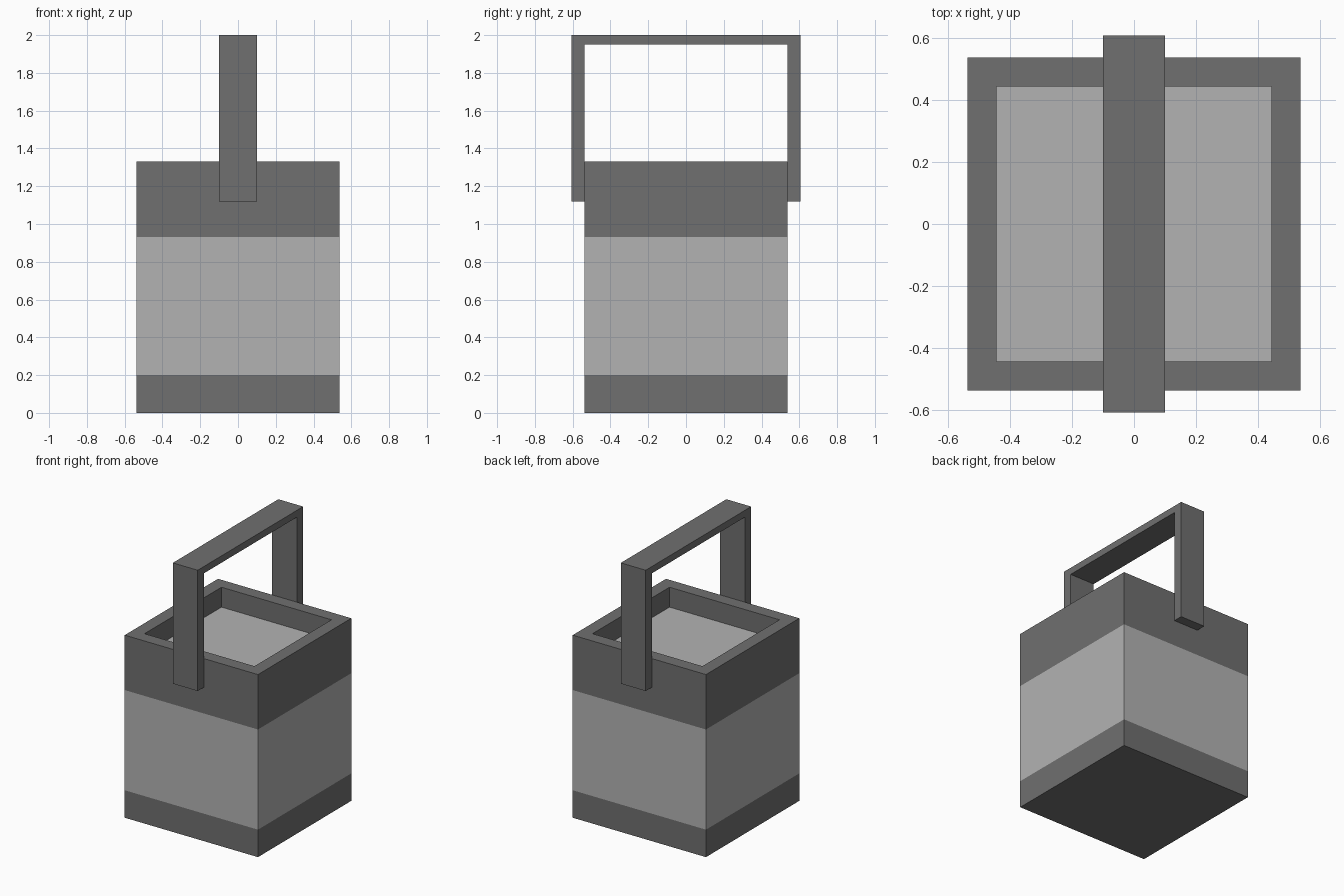
import bpy, bmesh

if "Cube" in bpy.data.objects:
    bpy.data.objects.remove(bpy.data.objects["Cube"])


def material(name, value):
    mat = bpy.data.materials.new(name)
    mat.diffuse_color = (value, value, value, 1)
    mat.use_nodes = True
    mat.node_tree.nodes["Principled BSDF"].inputs["Base Color"].default_value = mat.diffuse_color
    return mat


LIGHT, DARK = material("light_grey", 0.45), material("dark_grey", 0.16)


def finish(name, bm, mats):
    bmesh.ops.recalc_face_normals(bm, faces=bm.faces)
    mesh = bpy.data.meshes.new(name)
    bm.to_mesh(mesh)
    bm.free()
    for mat in mats:
        mesh.materials.append(mat)
    obj = bpy.data.objects.new(name, mesh)
    bpy.context.collection.objects.link(obj)
    return obj


# Square pail: rings of (half width, height), from the base up and into the recess
rings = [(0.537, 0), (0.537, 0.2), (0.537, 0.93), (0.537, 1.33), (0.443, 1.33), (0.443, 1.185)]
bands = [1, 0, 1, 1, 1]  # material slot of each band between rings
bm = bmesh.new()
loops = [[bm.verts.new((sx * h, sy * h, z)) for sx, sy in ((-1, -1), (1, -1), (1, 1), (-1, 1))]
         for h, z in rings]
for low, high, slot in zip(loops, loops[1:], bands):
    for i in range(4):
        j = (i + 1) % 4
        bm.faces.new((low[i], low[j], high[j], high[i])).material_index = slot
bm.faces.new(loops[0]).material_index = 1   # underside
bm.faces.new(loops[-1]).material_index = 0  # recessed floor
finish("pail_body", bm, [LIGHT, DARK])

# Handle: bracket profile in the YZ plane, extruded along x
half = [(0.607, 2.0), (0.607, 1.12), (0.537, 1.12), (0.537, 1.95)]
profile = half + [(-y, z) for y, z in reversed(half)]
bm = bmesh.new()
face = bm.faces.new([bm.verts.new((-0.1, y, z)) for y, z in profile])
extruded = bmesh.ops.extrude_face_region(bm, geom=[face], use_keep_orig=True)["geom"]
bmesh.ops.translate(bm, vec=(0.2, 0, 0), verts=[v for v in extruded if isinstance(v, bmesh.types.BMVert)])
finish("handle", bm, [DARK])
